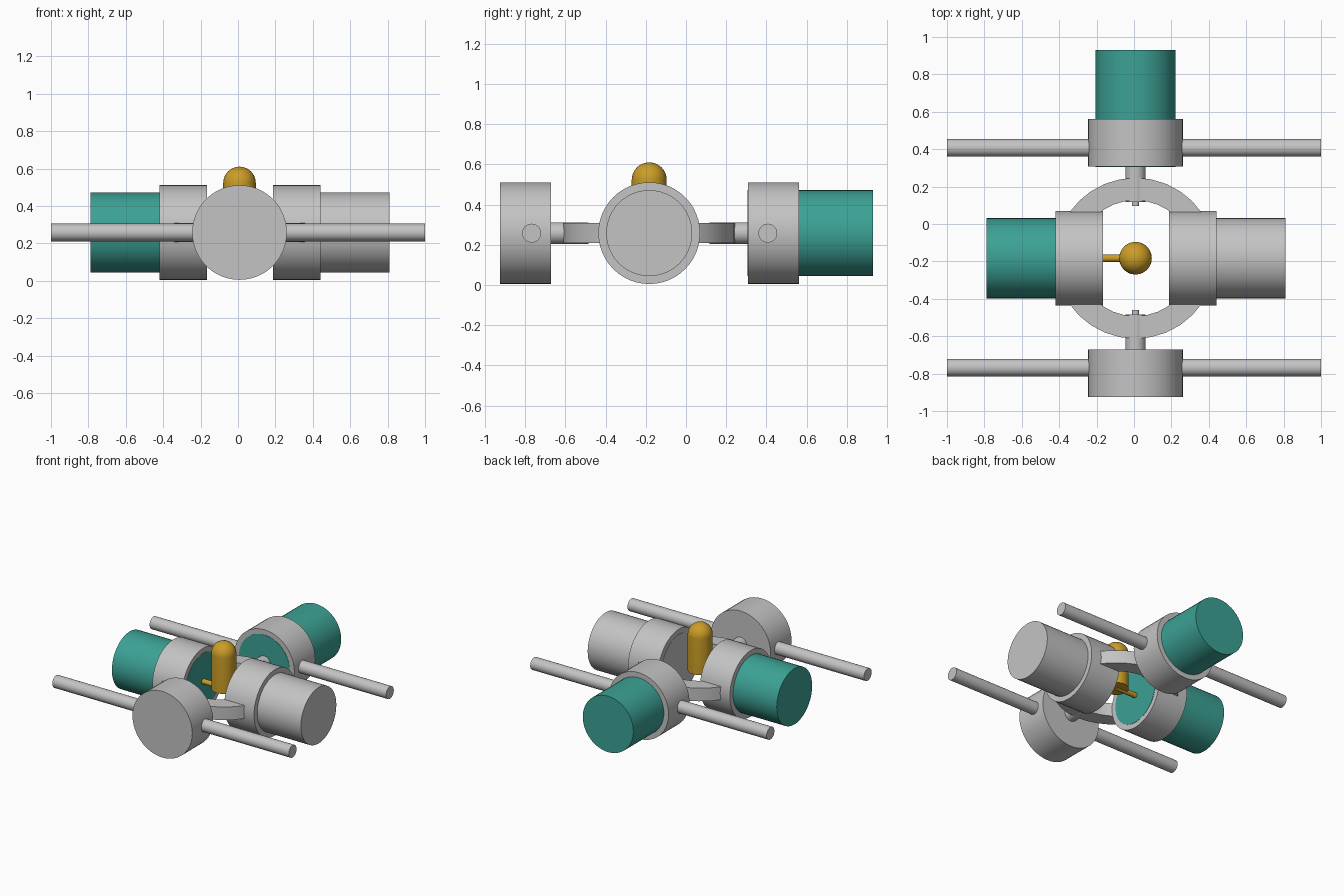
import bpy, bmesh, math
from mathutils import Vector

if "Cube" in bpy.data.objects:
    bpy.data.objects.remove(bpy.data.objects["Cube"])

CX, CY, CZ = 0.008, -0.183, 0.258   # hub centre


def material(name, rgb):
    m = bpy.data.materials.new(name)
    m.diffuse_color = (*rgb, 1)
    m.use_nodes = True
    m.node_tree.nodes["Principled BSDF"].inputs["Base Color"].default_value = m.diffuse_color
    return m


GREY = material("light grey", (0.55, 0.55, 0.55))
TEAL = material("teal", (0.045, 0.36, 0.30))
GOLD = material("gold", (0.60, 0.34, 0.02))


def lathe(name, profile, start, axis, mat, sides=48):
    """Revolve (radius, distance) points around an axis that begins at start."""
    bm = bmesh.new()
    rot = Vector(axis).to_track_quat('Z', 'Y')
    rings = []
    for r, d in profile:
        n = 1 if r == 0 else sides
        rings.append([bm.verts.new(Vector(start) + rot @ Vector((
            r * math.cos(2 * math.pi * i / sides),
            r * math.sin(2 * math.pi * i / sides), d))) for i in range(n)])
    for a, b in zip(rings, rings[1:]):
        for i in range(sides):
            quad = [a[i % len(a)], a[(i + 1) % len(a)],
                    b[(i + 1) % len(b)], b[i % len(b)]]
            quad = list(dict.fromkeys(quad))
            if len(quad) > 2:
                bm.faces.new(quad)
    for ring in (rings[0], rings[-1]):
        if len(ring) > 1 and profile[0] != profile[-1]:
            bm.faces.new(ring)
    bmesh.ops.remove_doubles(bm, verts=bm.verts, dist=1e-6)
    bmesh.ops.recalc_face_normals(bm, faces=bm.faces)
    me = bpy.data.meshes.new(name)
    bm.to_mesh(me)
    bm.free()
    me.materials.append(mat)
    ob = bpy.data.objects.new(name, me)
    bpy.context.collection.objects.link(ob)
    bpy.context.view_layer.objects.active = ob
    ob.select_set(True)
    bpy.ops.object.shade_smooth_by_angle(angle=math.radians(35))
    ob.select_set(False)
    return ob


def cylinder(name, start, axis, length, radius, mat, sides=48):
    return lathe(name, [(radius, 0), (radius, length)], start, axis, mat, sides)


# Four drums around the hub: direction, inner distance, body colour (or none)
drums = [("left", (-1, 0, 0), 0.175, TEAL), ("right", (1, 0, 0), 0.180, GREY),
         ("back", (0, 1, 0), 0.491, TEAL), ("front", (0, -1, 0), 0.489, None)]
hub = Vector((CX, CY, CZ))
for side, axis, dist, colour in drums:
    d = Vector(axis)
    cylinder(side + "_collar", hub + d * dist, d, 0.253, 0.253, GREY)
    if colour:
        # body runs through the collar and shows on its inner face
        cylinder(side + "_body", hub + d * (dist - 0.002), d, 0.624, 0.214, colour)

# Long cross rods and the stubs that reach the central ring
for side, s, y in (("back", 1, 0.407), ("front", -1, -0.768)):
    cylinder(side + "_rod", (-1, y, CZ), (1, 0, 0), 2, 0.047, GREY, 32)
    lathe(side + "_stub", [(0.054, 0), (0.054, 0.19), (0.02, 0.19), (0.02, 0.213)],
          hub + Vector((0, s * 0.491, 0)), (0, -s, 0), GREY, 32)

# Flat central ring
ring_profile = [(0.31, -0.05), (0.43, -0.05), (0.43, 0.05), (0.31, 0.05), (0.31, -0.05)]
lathe("central_ring", ring_profile, hub, (0, 0, 1), GREY, 32)

# Domed post and its thin side pin
R = 0.087
dome = [(R * math.cos(a), 0.275 + R * math.sin(a))
        for a in (math.pi / 2 * k / 10 for k in range(10))]
lathe("domed_post", [(R, 0)] + dome + [(0, 0.275 + R)], (CX, CY, 0.248), (0, 0, 1), GOLD)
cylinder("post_pin", (CX, CY, CZ), (-1, 0, 0), 0.178, 0.02, GOLD, 24)
